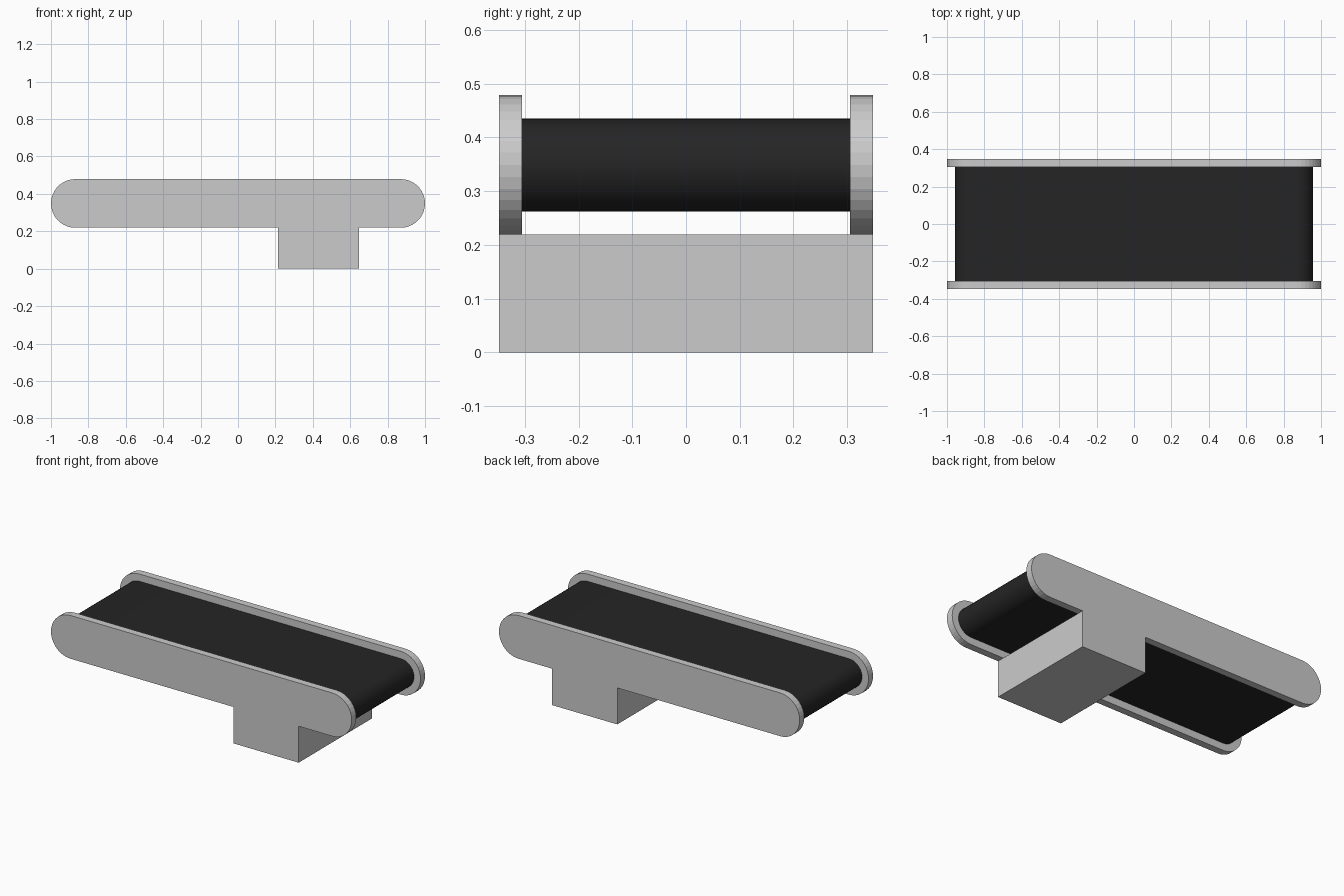
import bpy, bmesh
from math import pi, sin, cos

if "Cube" in bpy.data.objects:
    bpy.data.objects.remove(bpy.data.objects["Cube"])

ZC, XC = 0.349, 0.87        # roller axis height and half spacing
Y_IN, Y_OUT = 0.305, 0.348  # inner and outer face of the side plates
SEG = 18                    # sides per rounded end


def stadium(name, radius, y0, y1, caps=True):
    """Rounded-end bar in the xz plane, extruded from y0 to y1."""
    pts = []
    for sx, start in ((1, -pi / 2), (-1, pi / 2)):
        for i in range(SEG + 1):
            a = start + pi * i / SEG
            pts.append((sx * XC + radius * cos(a), ZC + radius * sin(a)))
    bm = bmesh.new()
    a = [bm.verts.new((x, y0, z)) for x, z in pts]
    b = [bm.verts.new((x, y1, z)) for x, z in pts]
    n = len(pts)
    for i in range(n):
        j = (i + 1) % n
        bm.faces.new((a[i], b[i], b[j], a[j]))
    if caps:
        bm.faces.new(a)
        bm.faces.new(b[::-1])
    bmesh.ops.recalc_face_normals(bm, faces=bm.faces)
    me = bpy.data.meshes.new(name)
    bm.to_mesh(me)
    bm.free()
    ob = bpy.data.objects.new(name, me)
    bpy.context.collection.objects.link(ob)
    return ob


# Side plates
stadium("side_plate_front", 0.13, -Y_OUT, -Y_IN)
stadium("side_plate_back", 0.13, Y_IN, Y_OUT)

# Belt running between the plates
belt = stadium("belt", 0.0865, -Y_IN, Y_IN)
mat = bpy.data.materials.new("belt_black")
mat.diffuse_color = (0.018, 0.018, 0.018, 1)
mat.use_nodes = True
mat.node_tree.nodes["Principled BSDF"].inputs["Base Color"].default_value = mat.diffuse_color
belt.data.materials.append(mat)
bpy.context.view_layer.objects.active = belt
belt.select_set(True)
bpy.ops.object.shade_smooth_by_angle(angle=pi / 6)

# Off-centre support block
X0, X1, H = 0.213, 0.647, ZC - 0.13
bpy.ops.mesh.primitive_cube_add(size=1, location=((X0 + X1) / 2, 0, H / 2))
block = bpy.context.object
block.name = "support_block"
block.scale = (X1 - X0, 2 * Y_OUT, H)
bpy.ops.object.transform_apply(location=False, rotation=False, scale=True)
